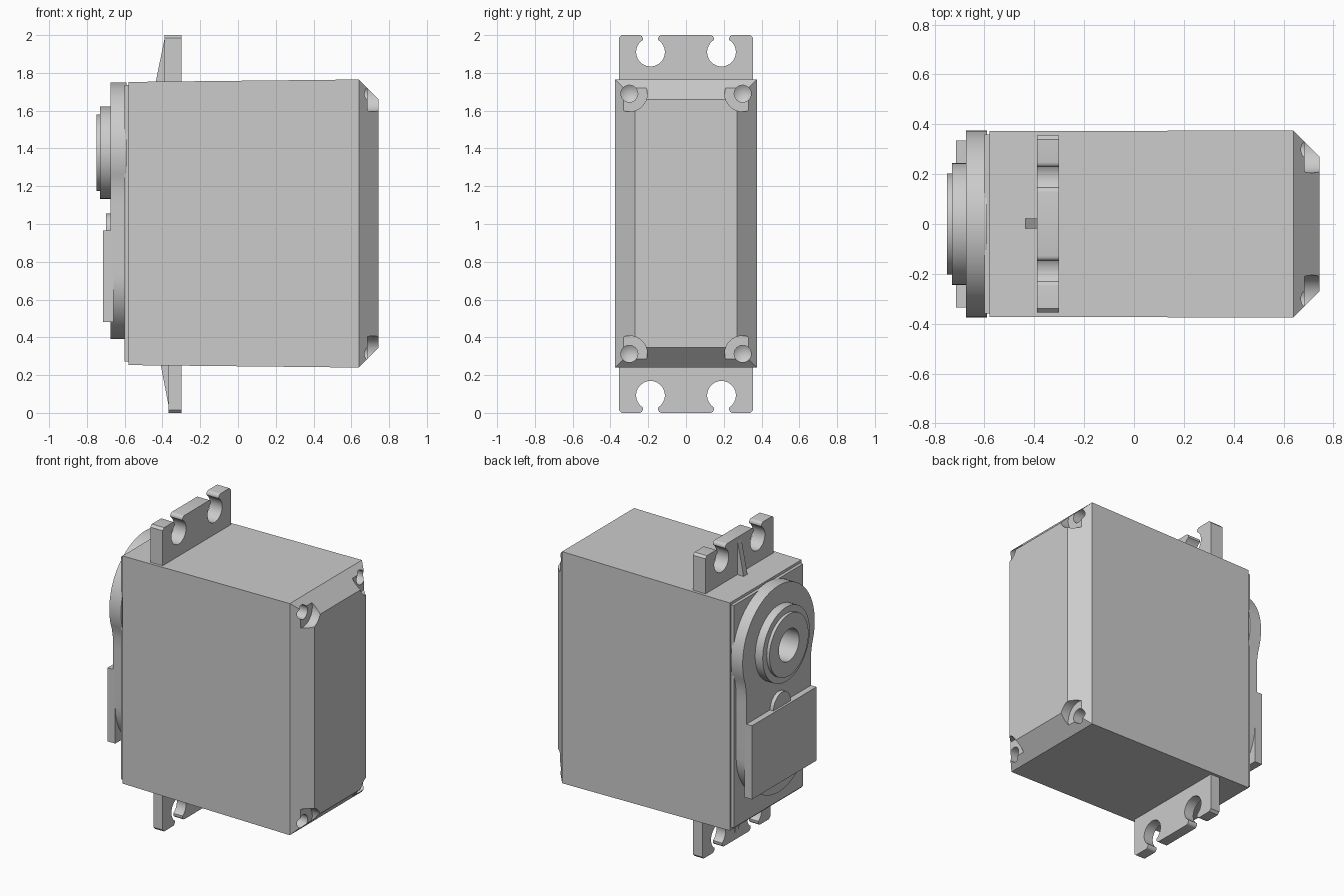
import bpy, bmesh, math
from mathutils import Matrix

if "Cube" in bpy.data.objects:
    bpy.data.objects.remove(bpy.data.objects["Cube"])

grey = bpy.data.materials.new("light grey plastic")
grey.diffuse_color = (0.6, 0.6, 0.6, 1)
grey.use_nodes = True
grey.node_tree.nodes["Principled BSDF"].inputs["Base Color"].default_value = grey.diffuse_color


def finish(name, bm, smooth=True):
    bmesh.ops.recalc_face_normals(bm, faces=bm.faces)
    me = bpy.data.meshes.new(name)
    bm.to_mesh(me)
    bm.free()
    ob = bpy.data.objects.new(name, me)
    bpy.context.collection.objects.link(ob)
    me.materials.append(grey)
    if smooth:
        shade(ob)
    return ob


def shade(ob):
    bpy.ops.object.select_all(action='DESELECT')
    ob.select_set(True)
    bpy.context.view_layer.objects.active = ob
    bpy.ops.object.shade_smooth_by_angle(angle=math.radians(30))


def extrude_x(name, pts, x0, x1):
    """Extrude a (y, z) outline between two x positions."""
    bm = bmesh.new()
    a = [bm.verts.new((x0, y, z)) for y, z in pts]
    b = [bm.verts.new((x1, y, z)) for y, z in pts]
    n = len(pts)
    bm.faces.new(a)
    bm.faces.new(b[::-1])
    for i in range(n):
        bm.faces.new((a[i], a[(i + 1) % n], b[(i + 1) % n], b[i]))
    return finish(name, bm)


def lathe_x(name, profile, y, z, seg=48, closed=False):
    """Spin an (x, radius) profile about an axis along x."""
    bm = bmesh.new()
    rings = []
    for x, r in profile:
        if r == 0:
            rings.append([bm.verts.new((x, y, z))] * seg)
        else:
            rings.append([bm.verts.new((x, y + r * math.cos(t), z + r * math.sin(t)))
                          for t in (2 * math.pi * i / seg for i in range(seg))])
    pairs = list(zip(rings, rings[1:]))
    if closed:
        pairs.append((rings[-1], rings[0]))
    for p, q in pairs:
        for i in range(seg):
            j = (i + 1) % seg
            bm.faces.new(list(dict.fromkeys((p[i], p[j], q[j], q[i]))))
    return finish(name, bm)


def arc(cy, cz, r, a0, a1, n=12):
    return [(cy + r * math.cos(math.radians(a0 + (a1 - a0) * i / n)),
             cz + r * math.sin(math.radians(a0 + (a1 - a0) * i / n))) for i in range(n + 1)]


def rect(hy, z0, z1):
    return [(-hy, z0), (hy, z0), (hy, z1), (-hy, z1)]


def cut(ob, cutters):
    bpy.context.view_layer.objects.active = ob
    for c in cutters:
        m = ob.modifiers.new("cut", 'BOOLEAN')
        m.operation, m.solver, m.object = 'DIFFERENCE', 'EXACT', c
        bpy.ops.object.modifier_apply(modifier=m.name)
    shade(ob)


# Case: slightly flared box with a bevelled end
bm = bmesh.new()
loops = [[bm.verts.new((x, y, z)) for y, z in rect(hy, z0, z1)]
         for x, hy, z0, z1 in ((-0.58, 0.373, 0.253, 1.752),
                               (0.64, 0.375, 0.24, 1.765),
                               (0.745, 0.27, 0.347, 1.66))]
bm.faces.new(loops[0])
bm.faces.new(loops[-1])
for p, q in zip(loops, loops[1:]):
    for i in range(4):
        bm.faces.new((p[i], p[(i + 1) % 4], q[(i + 1) % 4], q[i]))
case = finish("case", bm)

# Screw pockets and screw holes at the four bevelled corners
cutters = []
for y in (-0.3, 0.3):
    for z in (0.313, 1.69):
        cutters.append(lathe_x("screw_cutter", [
            (0.57, 0), (0.60, 0.045), (0.685, 0.045), (0.685, 0.095), (0.9, 0.095), (0.9, 0)],
            y, z, 32))
cut(case, cutters)

# Recessed lid, and raised gear cover with one large and one small round end
lid = extrude_x("lid", rect(0.36, 0.272, 1.735), -0.60, -0.57)
cover_pts = (arc(0, 1.375, 0.375, -22, 202, 48) + [(-0.338, 1.18), (-0.335, 1.10)]
             + arc(0, 0.725, 0.335, 180, 360, 32) + [(0.335, 1.10), (0.338, 1.18)])
cover = extrude_x("gear_cover", cover_pts, -0.675, -0.59)

# Output shaft opening
bore = lathe_x("bore_cutter", [(-0.9, 0), (-0.9, 0.105), (-0.5, 0.105), (-0.5, 0)], 0, 1.378)
cut(cover, [bore])
cut(lid, [bore])
lathe_x("output_collar", [(-0.66, 0.245), (-0.73, 0.245), (-0.73, 0.203), (-0.75, 0.203),
                          (-0.75, 0.105), (-0.66, 0.105)], 0, 1.378, closed=True)
for c in cutters + [bore]:
    bpy.data.objects.remove(c, do_unlink=True)

# Raised block and round nub on the cover
extrude_x("cover_block", rect(0.335, 0.48, 0.965), -0.715, -0.66)
extrude_x("cover_nub", arc(0, 0.965, 0.09, 0, 180, 20) + [(-0.09, 0.9), (0.09, 0.9)], -0.70, -0.66)


# Mounting ears with open keyhole slots
def slot(cy, edge, centre, s):
    """Half-open slot outline from low y to high y; s is the outward direction."""
    lip, r, half = 0.02, 0.076, 0.04
    a = math.degrees(math.asin(half / r))
    left = [(cy - half - lip + lip * math.sin(t), edge - s * lip * (1 - math.cos(t)))
            for t in (math.pi / 2 * i / 4 for i in range(5))]
    ring = [(cy + p, centre + s * q) for p, q in arc(0, 0, r, 90 + a, 450 - a, 28)]
    right = [(2 * cy - y, z) for y, z in reversed(left)]
    return left + ring + right


def ear(name, root, edge, centre, s, x0):
    c = 0.015
    pts = [(-0.355, root), (-0.355, edge - s * c), (-0.355 + c, edge)]
    pts += slot(-0.188, edge, centre, s) + slot(0.188, edge, centre, s)
    pts += [(0.355 - c, edge), (0.355, edge - s * c), (0.355, root)]
    extrude_x(name, pts, x0, -0.30)


def rib(name, pts):
    bm = bmesh.new()
    a = [bm.verts.new((x, -0.018, z)) for x, z in pts]
    b = [bm.verts.new((x, 0.022, z)) for x, z in pts]
    bm.faces.new(a)
    bm.faces.new(b[::-1])
    for i in range(3):
        bm.faces.new((a[i], a[(i + 1) % 3], b[(i + 1) % 3], b[i]))
    finish(name, bm, False)


ear("upper_ear", 1.73, 2.0, 1.91, 1, -0.39)
ear("lower_ear", 0.27, 0.0, 0.093, -1, -0.367)
rib("upper_rib", [(-0.439, 1.735), (-0.385, 1.735), (-0.385, 2.0)])
rib("lower_rib", [(-0.412, 0.27), (-0.362, 0.27), (-0.362, 0.008)])
